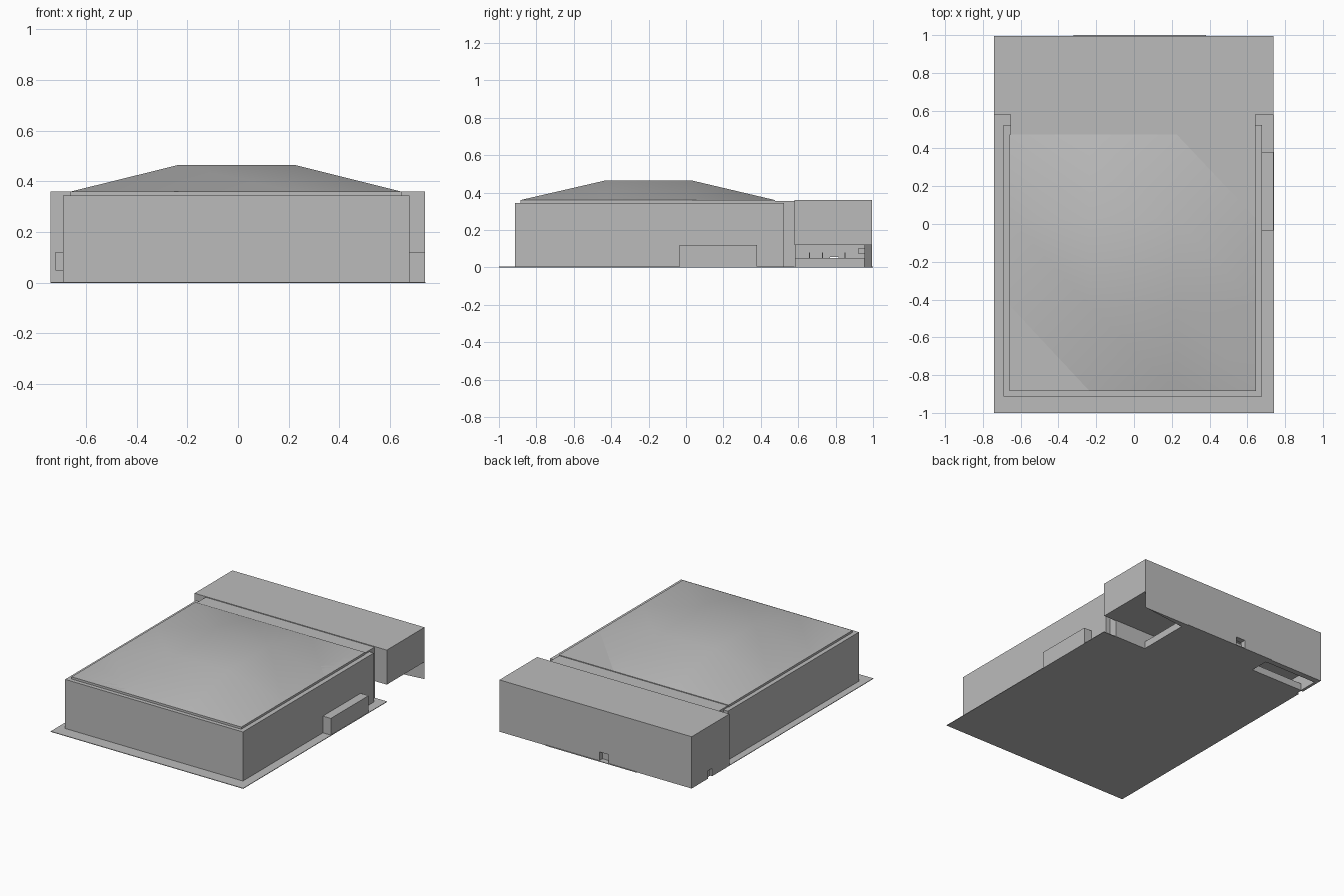
import bpy
import bmesh

default = bpy.data.objects.get("Cube")
if default:
    bpy.data.objects.remove(default, do_unlink=True)

grey = bpy.data.materials.new("plain_grey")
grey.use_nodes = True
grey.diffuse_color = (0.5, 0.5, 0.5, 1)
grey.node_tree.nodes["Principled BSDF"].inputs["Base Color"].default_value = (0.5, 0.5, 0.5, 1)


def finish(name, bm):
    bmesh.ops.recalc_face_normals(bm, faces=bm.faces)
    mesh = bpy.data.meshes.new(name)
    bm.to_mesh(mesh)
    bm.free()
    mesh.materials.append(grey)
    obj = bpy.data.objects.new(name, mesh)
    bpy.context.scene.collection.objects.link(obj)
    return obj


def prism(name, outline, z0, z1):
    bm = bmesh.new()
    base = bm.faces.new([bm.verts.new((x, y, z0)) for x, y in outline])
    top = bmesh.ops.extrude_face_region(bm, geom=[base], use_keep_orig=True)
    for v in top["geom"]:
        if isinstance(v, bmesh.types.BMVert):
            v.co.z = z1
    return finish(name, bm)


def box(name, x0, x1, y0, y1, z0, z1):
    return prism(name, [(x0, y0), (x1, y0), (x1, y1), (x0, y1)], z0, z1)


def cut(target, name, *size):
    cutter = box(name, *size)
    cutter.hide_render = True
    cutter.hide_set(True)
    mod = target.modifiers.new(name, "BOOLEAN")
    mod.operation = "DIFFERENCE"
    mod.solver = "EXACT"
    mod.object = cutter


# Ground slab and main hall
box("ground_slab", -0.74, 0.74, -1, 0.58, 0, 0.004)
box("main_hall", -0.69, 0.677, -0.913, 0.525, 0, 0.345)
box("roof_lip", -0.66, 0.645, -0.885, 0.475, 0.34, 0.36)
box("rear_link", -0.655, 0.643, 0.47, 0.585, 0, 0.355)
box("side_annex", 0.67, 0.738, -0.035, 0.38, 0, 0.12)

# Raised roof: three by three panels with the middle one lifted
xs = (-0.66, -0.235, 0.225, 0.645)
ys = (-0.885, -0.43, 0.03, 0.475)
bm = bmesh.new()
grid = [[bm.verts.new((x, y, 0.465 if i in (1, 2) and j in (1, 2) else 0.36))
         for j, y in enumerate(ys)] for i, x in enumerate(xs)]
for i in range(3):
    for j in range(3):
        a, b = grid[i][j], grid[i + 1][j]
        c, d = grid[i + 1][j + 1], grid[i][j + 1]
        bm.faces.new((a, b, d))
        bm.faces.new((b, c, d))
for f in bm.faces:
    f.smooth = True
finish("raised_roof", bm)

# Rear block with its open loading bay underneath
box("rear_block", -0.74, 0.738, 0.58, 0.995, 0.12, 0.36)
walls = prism("bay_walls", [(0.738, 0.995), (-0.74, 0.995), (-0.74, 0.58),
                            (-0.72, 0.58), (-0.72, 0.955), (0.4, 0.955)], 0, 0.12)
cut(walls, "rear_hatch_cutter", -0.1, -0.03, 0.9, 1.1, -0.1, 0.065)
cut(walls, "side_hatch_cutter", -0.8, -0.7, 0.77, 0.815, -0.1, 0.055)
prism("loading_dock", [(0.4, 0.58), (0.4, 0.96), (-0.31, 0.96), (-0.31, 0.82),
                       (-0.725, 0.82), (-0.725, 0.58)], 0, 0.05)
box("rear_threshold", -0.32, 0.38, 0.95, 1.0, 0, 0.004)

# Small dock fittings
for n, y in enumerate((0.66, 0.73, 0.85)):
    box(f"dock_post_{n + 1}", 0.36, 0.366, y - 0.003, y + 0.003, 0.05, 0.08)
box("dock_fixture", 0.34, 0.37, 0.92, 0.957, 0.075, 0.1)
